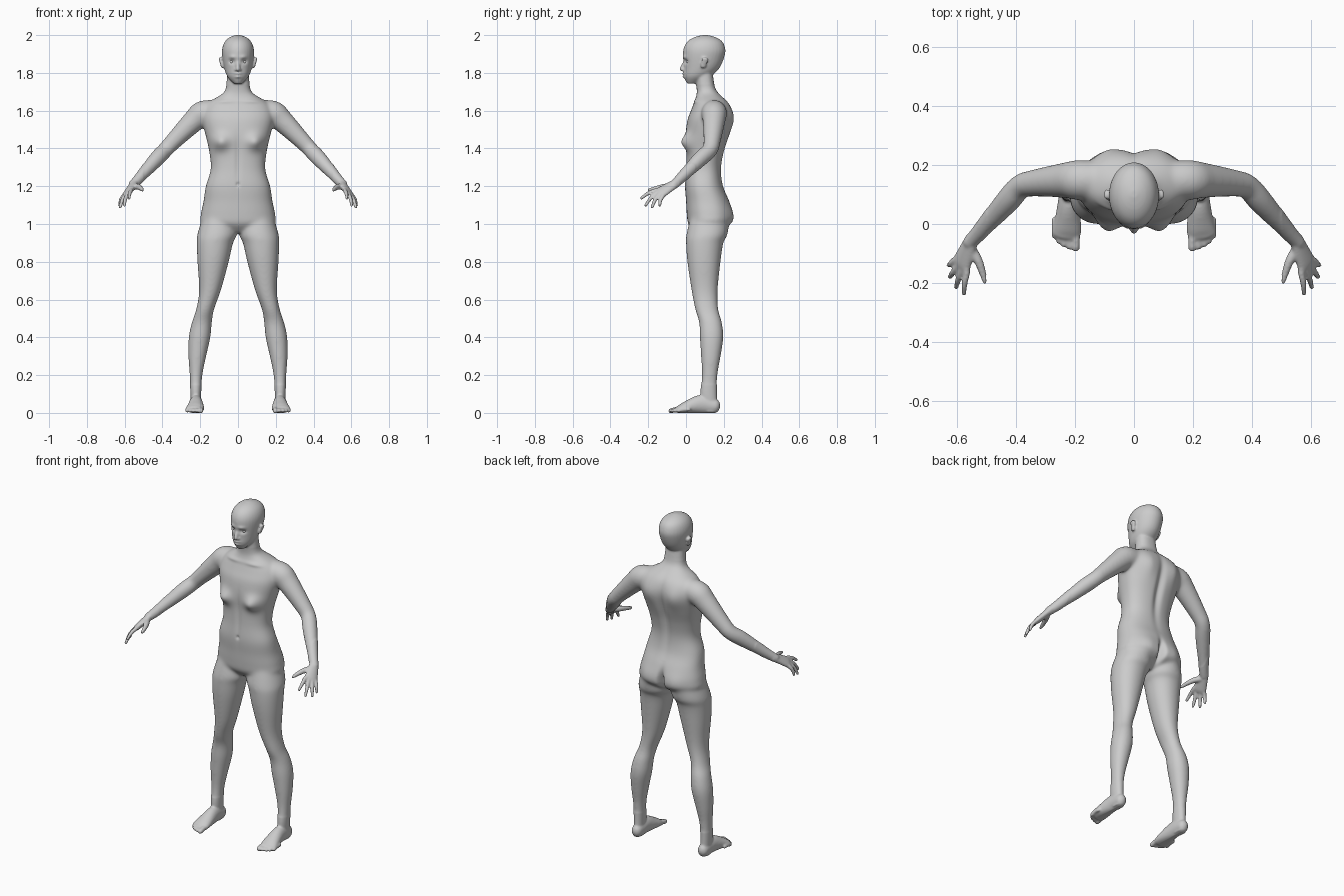
import bpy, bmesh, math
from mathutils import Vector, Matrix, kdtree

if "Cube" in bpy.data.objects:
    bpy.data.objects.remove(bpy.data.objects["Cube"])

N = 32
bm = bmesh.new()


def smooth_rows(rows, steps=5):
    """Catmull-Rom interpolation of every column of a small key table."""
    out = []
    for i in range(len(rows) - 1):
        a, b, c, d = rows[max(i - 1, 0)], rows[i], rows[i + 1], rows[min(i + 2, len(rows) - 1)]
        for k in range(steps):
            t = k / steps
            out.append([0.5 * (2 * q + (r - p) * t + (2 * p - 5 * q + 4 * r - s) * t * t
                               + (3 * q - p - 3 * r + s) * t ** 3)
                        for p, q, r, s in zip(a, b, c, d)])
    out.append(list(rows[-1]))
    return out


def loft(rings, mirror):
    for sx in ((1, -1) if mirror else (1,)):
        vs = [[bm.verts.new((p[0] * sx, p[1], p[2])) for p in ring] for ring in rings]
        for a, b in zip(vs, vs[1:]):
            for i in range(N):
                j = (i + 1) % N
                bm.faces.new((a[i], a[j], b[j], b[i]))
        bm.faces.new(vs[0])
        bm.faces.new(vs[-1])


def stack(rows, e=2.0, mirror=False):
    """Horizontal superellipse sections: z, x min, x max, y front, y back."""
    rings = []
    for z, x0, x1, y0, y1 in smooth_rows(rows):
        ring = []
        for i in range(N):
            c, s = math.cos(math.tau * i / N), math.sin(math.tau * i / N)
            px = math.copysign(abs(c) ** (2 / e), c)
            py = math.copysign(abs(s) ** (2 / e), s)
            ring.append(((x0 + x1) / 2 + (x1 - x0) / 2 * px, (y0 + y1) / 2 + (y1 - y0) / 2 * py, z))
        rings.append(ring)
    loft(rings, mirror)


def tube(rows, side=(0, 1, 0), mirror=True):
    """Round-ended limb along a path: x, y, z, half width, half thickness."""
    rows = smooth_rows([r if len(r) == 5 else (*r, r[3]) for r in rows])
    pts = [Vector(r[:3]) for r in rows]
    rings = []

    def ring(c, t, w, h):
        s = Vector(side)
        s = (s - t * s.dot(t)).normalized()
        u = t.cross(s)
        return [c + s * w * math.cos(math.tau * i / N) + u * h * math.sin(math.tau * i / N) for i in range(N)]

    last = len(pts) - 1
    for i, (p, r) in enumerate(zip(pts, rows)):
        t = (pts[min(i + 1, last)] - pts[max(i - 1, 0)]).normalized()
        w, h = r[3], r[4]
        out = t * min(w, h) * (-1 if i == 0 else 1)
        ends = [ring(p + out * math.sin(k * .36), t, w * math.cos(k * .36), h * math.cos(k * .36)) for k in range(1, 5)]
        if i == 0:
            rings += ends[::-1]
        rings.append(ring(p, t, w, h))
        if i == last:
            rings += ends
    loft(rings, mirror)


# torso and neck: z, half width, front, back
torso = [(.955, .06, .05, .16), (1.0, .19, .012, .235), (1.05, .197, .004, .247), (1.12, .183, 0, .23),
         (1.2, .171, -.006, .197), (1.29, .145, 0, .187), (1.38, .152, .001, .202), (1.47, .172, -.003, .23),
         (1.55, .19, .007, .248), (1.6, .185, .026, .244), (1.645, .155, .043, .223), (1.69, .083, .057, .176),
         (1.73, .063, .055, .152), (1.84, .055, .05, .137)]
stack([(z, -w, w, f, b) for z, w, f, b in torso], 2.35)

# head: z, half width, front, back
head = [(1.743, .022, .006, .06), (1.78, .056, -.011, .13), (1.83, .074, -.012, .18), (1.9, .0845, -.016, .207),
        (1.94, .081, -.009, .205), (1.97, .066, .012, .188), (1.99, .041, .047, .153), (2.0, .012, .088, .115)]
stack([(z, -w, w, f, b) for z, w, f, b in head])

# nose, nostril wings and ears
tube([(0, -.003, 1.868, .008), (0, -.0235, 1.82, .0115)], (1, 0, 0), False)
tube([(.009, -.008, 1.815, .008), (.011, -.014, 1.816, .008)], (1, 0, 0))
tube([(.083, .09, 1.832, .014, .007), (.094, .102, 1.874, .019, .008)])

# legs: z, inner, outer, front, back
stack([(1.06, .02, .18, .03, .22), (.95, .005, .214, .003, .22), (.9, .026, .218, 0, .198),
       (.8, .049, .215, .007, .183), (.65, .09, .206, .029, .168), (.55, .126, .221, .048, .171),
       (.48, .138, .244, .069, .19), (.4, .146, .261, .073, .198), (.3, .168, .263, .079, .184),
       (.2, .188, .256, .084, .167), (.1, .195, .252, .076, .164), (.005, .197, .247, .09, .168)], 2.1, True)

# feet and toes
tube([(.222, .15, .036, .031, .038), (.222, .08, .046, .035, .049), (.225, 0, .029, .046, .032),
      (.229, -.035, .019, .049, .021)], (1, 0, 0))
for i in range(5):
    x, tip, r = .197 + .0225 * i - .0011 * i * i, -.08 + .0025 * i * i, (.0104 if i else .014)
    tube([(x, tip + .055, .018, r), (x, tip + .03, .018, r), (x, tip, .011, r)], (1, 0, 0))

# arms
tube([(.11, .15, 1.595, .06), (.185, .149, 1.585, .068), (.235, .148, 1.545, .06), (.34, .138, 1.44, .046),
      (.385, .126, 1.392, .042), (.43, .076, 1.345, .042), (.525, -.03, 1.24, .028), (.555, -.062, 1.21, .024)])

# palm, fingers and thumb
across = (-.042, -.045, .03)
tube([(.548, -.05, 1.218, .025, .02), (.58, -.125, 1.172, .038, .017), (.588, -.142, 1.16, .037, .013)], across)
for knuckle, tip in (((.566, -.163, 1.177), (.576, -.236, 1.137)), ((.583, -.158, 1.163), (.602, -.214, 1.098)),
                     ((.598, -.145, 1.152), (.623, -.179, 1.089)), ((.608, -.123, 1.147), (.627, -.14, 1.098))):
    k, t = Vector(knuckle), Vector(tip)
    base, mid = k.lerp(Vector((.57, -.1, 1.187)), .45), k.lerp(t, .5) + Vector((.003, -.003, .004))
    tube([(*base, .011), (*k, .0115), (*mid, .0105), (*t, .0085)], across)
tube([(.553, -.082, 1.2, .018), (.525, -.13, 1.195, .015), (.504, -.195, 1.18, .0095)], (0, 0, 1))

# fuse all parts into one skin
bmesh.ops.recalc_face_normals(bm, faces=bm.faces[:])
mesh = bpy.data.meshes.new("body")
bm.to_mesh(mesh)
bm.free()
body = bpy.data.objects.new("body", mesh)
bpy.context.collection.objects.link(body)
remesh = body.modifiers.new("fuse", 'REMESH')
remesh.mode = 'VOXEL'
remesh.voxel_size = 0.005
skin = bpy.data.meshes.new_from_object(body.evaluated_get(bpy.context.evaluated_depsgraph_get()))
body.modifiers.clear()
body.data = skin
bm = bmesh.new()
bm.from_mesh(skin)


def relax(verts, times):
    for _ in range(times):
        bmesh.ops.smooth_vert(bm, verts=verts, factor=0.5, use_axis_x=True, use_axis_y=True, use_axis_z=True)


relax(bm.verts[:], 3)
relax([v for v in bm.verts if abs(v.co.x) < .5 and .15 < v.co.z < 1.735], 25)

bm.verts.ensure_lookup_table()
tree = kdtree.KDTree(len(bm.verts))
for i, v in enumerate(bm.verts):
    tree.insert(v.co, i)
tree.balance()


def sculpt(centre, radii, push):
    """Soft mirrored stroke that moves the skin along y."""
    for sx in ((1, -1) if centre[0] else (1,)):
        c = Vector((centre[0] * sx, centre[1], centre[2]))
        for co, i, _ in tree.find_range(c, 2.2 * max(radii)):
            e = sum(((co[k] - c[k]) / radii[k]) ** 2 for k in range(3))
            if e < 6:
                bm.verts[i].co.y += push * math.exp(-e)


# face
sculpt((.032, -.004, 1.86), (.017, .03, .012), .012)    # eye sockets
sculpt((.03, -.006, 1.884), (.02, .02, .009), -.006)    # brows
sculpt((0, -.011, 1.796), (.02, .02, .006), -.009)      # upper lip
sculpt((0, -.01, 1.779), (.017, .02, .006), -.008)      # lower lip
# torso front
sculpt((.095, .01, 1.433), (.047, .06, .042), -.035)    # breasts
sculpt((0, 0, 1.34), (.014, .04, .13), .006)            # belly line
sculpt((0, -.004, 1.21), (.009, .02, .01), .007)        # navel
sculpt((.08, .05, 1.65), (.06, .03, .011), -.006)       # collarbones
# torso back
sculpt((0, .225, 1.43), (.022, .07, .17), -.018)        # spine groove
sculpt((.085, .235, 1.55), (.045, .05, .07), .012)      # shoulder blades
sculpt((0, .235, 1.02), (.017, .06, .06), -.045)        # buttock cleft
sculpt((.09, .235, 1.035), (.055, .06, .06), .011)      # buttocks
relax(bm.verts[:], 1)

# flat soles
for v in bm.verts:
    v.co.z = max(v.co.z, 0)
for f in bm.faces:
    f.smooth = True
bm.to_mesh(skin)
bm.free()

# eyes
for name, sx in (("eye_left", 1), ("eye_right", -1)):
    em = bpy.data.meshes.new(name)
    eb = bmesh.new()
    bmesh.ops.create_uvsphere(eb, u_segments=24, v_segments=16, radius=.013,
                              matrix=Matrix.Translation((.032 * sx, .0165, 1.859)))
    for f in eb.faces:
        f.smooth = True
    eb.to_mesh(em)
    eb.free()
    bpy.context.collection.objects.link(bpy.data.objects.new(name, em))
